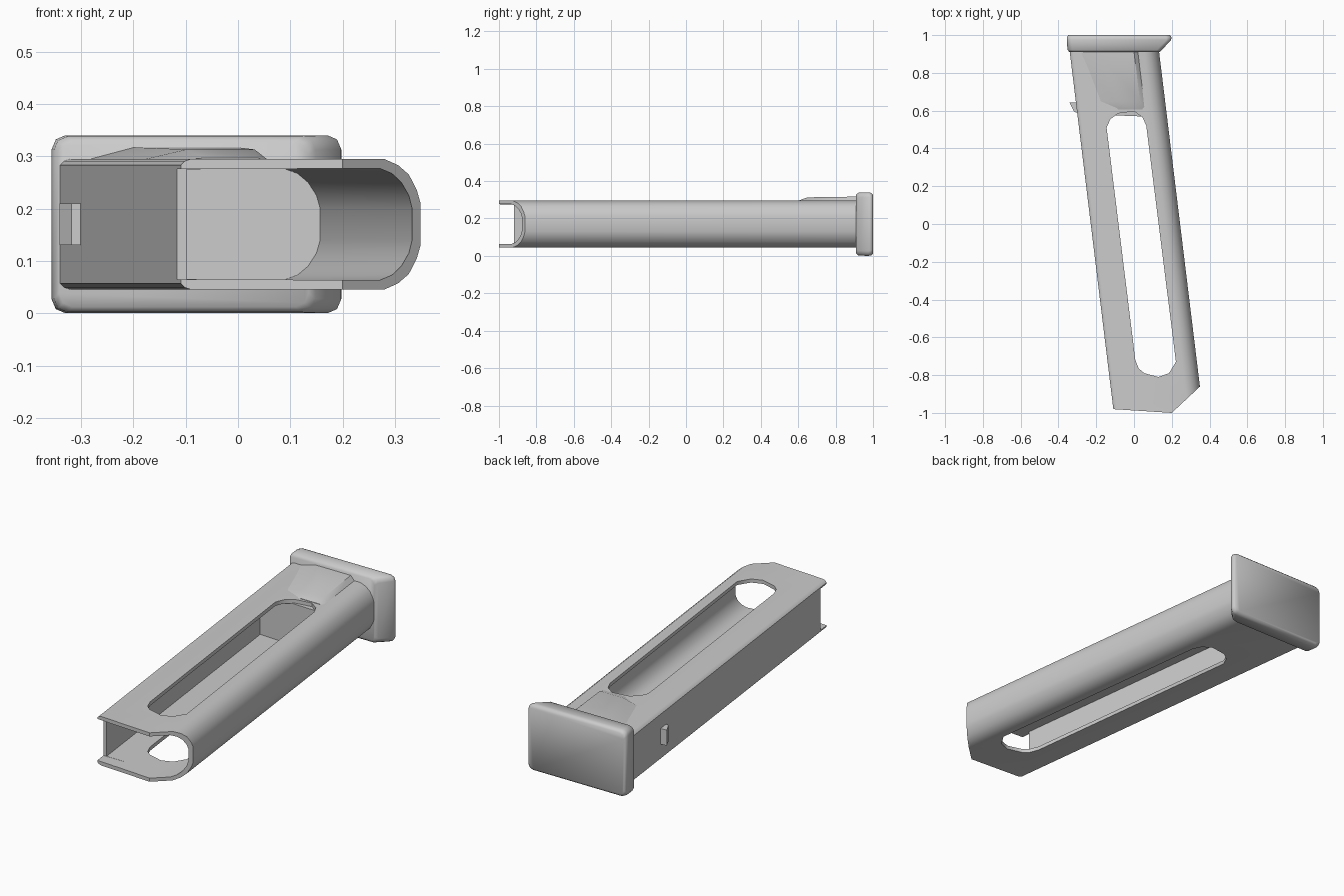
import bpy, bmesh, math

if "Cube" in bpy.data.objects:
    bpy.data.objects.remove(bpy.data.objects["Cube"])

SLOPE = -0.122          # sideways lean of the body per unit of y
MID = 0.17              # mid height of the body


def left_x(y):
    return -0.34 + SLOPE * (y - 0.91)


def loft(name, rings):
    """Closed solid through rings with equal point counts."""
    bm = bmesh.new()
    vs = [[bm.verts.new(p) for p in r] for r in rings]
    n = len(rings[0])
    for a, b in zip(vs, vs[1:]):
        for i in range(n):
            j = (i + 1) % n
            bm.faces.new((a[i], a[j], b[j], b[i]))
    bm.faces.new(vs[0][::-1])
    bm.faces.new(vs[-1])
    bmesh.ops.recalc_face_normals(bm, faces=bm.faces)
    me = bpy.data.meshes.new(name)
    bm.to_mesh(me)
    bm.free()
    ob = bpy.data.objects.new(name, me)
    bpy.context.collection.objects.link(ob)
    return ob


def prism(name, outline, z0, z1):
    return loft(name, [[(x, y, z) for x, y in outline] for z in (z0, z1)])


def leaning(name, half, y0, y1, lean=0.0):
    """Sweep a half profile (u, height from middle), mirrored in z, along the lean."""
    prof = half + [(u, -h) for u, h in reversed(half)]
    return loft(name, [[(left_x(y + lean * u) + u, y + lean * u, MID + h) for u, h in prof]
                       for y in (y0, y1)])


def activate(ob):
    bpy.ops.object.select_all(action='DESELECT')
    ob.select_set(True)
    bpy.context.view_layer.objects.active = ob


def cut(ob, cutter):
    cutter.hide_render = True
    m = ob.modifiers.new("cut", 'BOOLEAN')
    m.operation, m.solver, m.object = 'DIFFERENCE', 'EXACT', cutter
    activate(ob)
    bpy.ops.object.modifier_apply(modifier=m.name)
    bpy.data.objects.remove(cutter)


def smooth(ob, deg=40):
    activate(ob)
    bpy.ops.object.shade_smooth_by_angle(angle=math.radians(deg))


# Hollow leaning body: flat left wall, rounded right wall
outer = [(0.0, 0.113), (0.008, 0.121), (0.02, 0.125), (0.395, 0.125), (0.425, 0.113),
         (0.448, 0.095), (0.465, 0.065), (0.473, 0.04)]
inner = [(0.018, 0.105), (0.385, 0.107), (0.412, 0.097), (0.432, 0.08),
         (0.448, 0.055), (0.455, 0.03)]
body = leaning("tube_body", outer, -1.1, 0.92)
cut(body, leaning("hollow_cutter", inner, -1.25, 0.90))

# Angled mouth, then the recess of the left wall between the two lips
cut(body, prism("mouth_cutter", [(-0.5, -0.955), (0.2, -1.0), (0.5, -0.72),
                                 (0.5, -1.5), (-0.5, -1.5)], -0.2, 0.6))
cut(body, prism("recess_cutter", [(-0.3, -0.92), (0.0, -0.92), (0.0, -1.2), (-0.3, -1.2)],
                0.064, 0.276))

# Long slot through the top and bottom walls
slot = [(-0.145, 0.51), (-0.125, 0.555), (-0.085, 0.585), (0.0, 0.597), (0.045, 0.565),
        (0.065, 0.52), (0.222, -0.73), (0.185, -0.79), (0.13, -0.81), (0.055, -0.79),
        (0.025, -0.765), (0.007, -0.72)]
cut(body, prism("slot_cutter", slot, -0.2, 0.6))
smooth(body)

# Plug closing the tube at the end of the slot
plug = leaning("inner_plug", inner, 0.583, 0.62, -0.04)
smooth(plug)

# End plate with softened edges and slanted right side
rings = []
for y, x0, x1, d in ((0.91, -0.342, 0.135, 0.012), (0.922, -0.352, 0.148, 0.002),
                     (0.975, -0.356, 0.197, 0.0), (0.99, -0.356, 0.198, 0.003),
                     (1.0, -0.348, 0.19, 0.012)):
    z0, z1, c = d, 0.34 - d, 0.026
    k = c * 0.3
    rings.append([(x0 + c, y, z0), (x1 - c, y, z0), (x1 - k, y, z0 + k), (x1, y, z0 + c),
                  (x1, y, z1 - c), (x1 - k, y, z1 - k), (x1 - c, y, z1), (x0 + c, y, z1),
                  (x0 + k, y, z1 - k), (x0, y, z1 - c), (x0, y, z0 + c), (x0 + k, y, z0 + k)])
smooth(loft("end_plate", rings), 50)

# Low raised ramp on top, between slot and end plate
ramp = loft("top_ramp", [[(left_x(y) + a, y, 0.285), (left_x(y) + b, y, 0.285),
                          (left_x(y) + b - 0.03, y, z), (left_x(y) + a + 0.12, y, z)]
                         for y, a, b, z in ((0.605, 0.12, 0.37, 0.297), (0.65, 0.09, 0.37, 0.313),
                                            (0.915, 0.02, 0.37, 0.317))])
smooth(ramp)

# Small catch on the left wall
catch = prism("side_catch", [(-0.29, 0.585), (-0.318, 0.595), (-0.341, 0.642), (-0.30, 0.645)],
              0.13, 0.21)
smooth(catch, 30)
